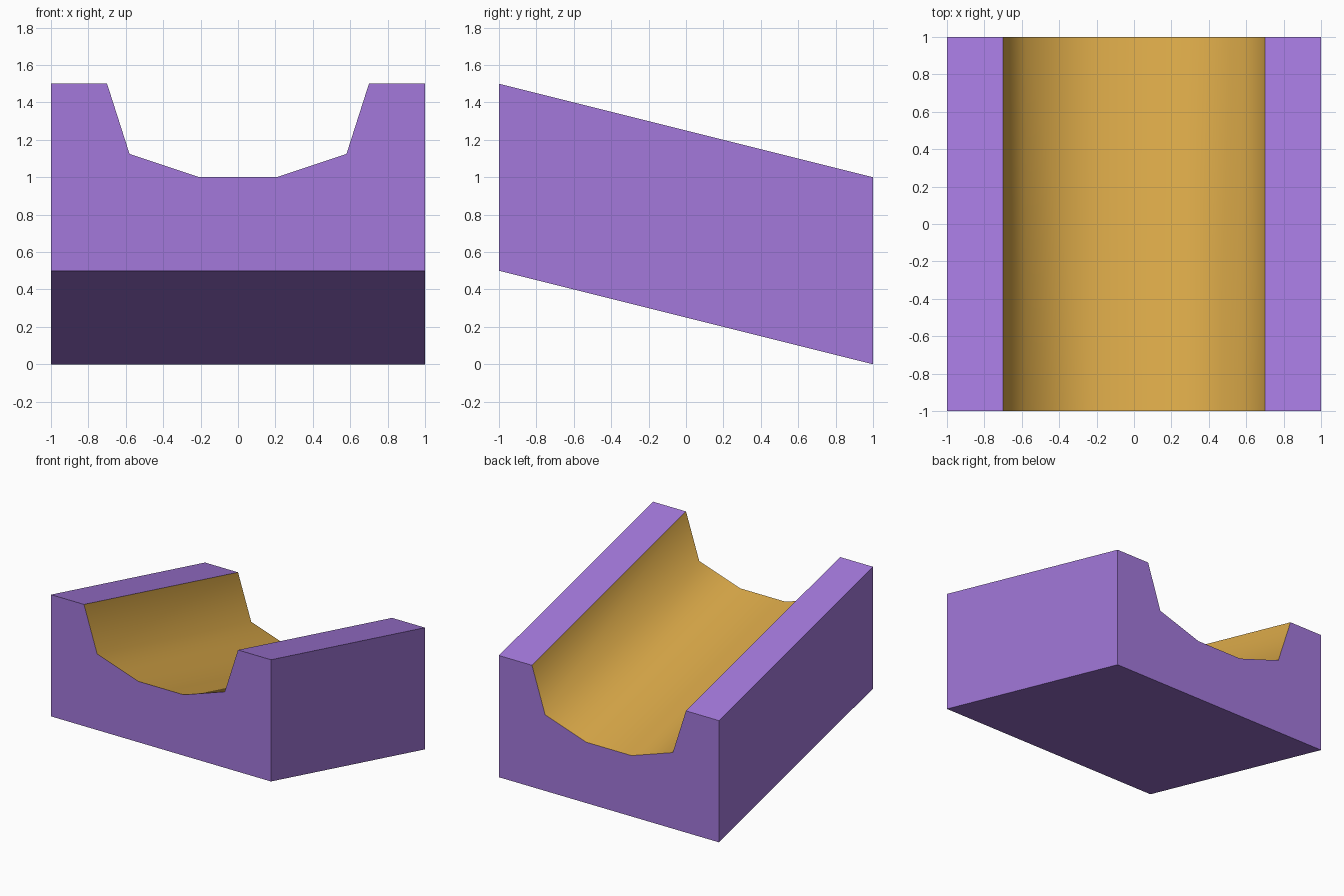
import bpy, bmesh, math

if "Cube" in bpy.data.objects:
    bpy.data.objects.remove(bpy.data.objects["Cube"])


def material(name, colour):
    m = bpy.data.materials.new(name)
    m.diffuse_color = (*colour, 1.0)
    m.use_nodes = True
    m.node_tree.nodes["Principled BSDF"].inputs["Base Color"].default_value = m.diffuse_color
    return m


purple = material("purple", (0.366, 0.188, 0.708))
gold = material("gold", (0.694, 0.392, 0.065))

# Right half of the cross-section; mirrored to get the left half
half = [(1, 0), (1, 1), (0.7, 1), (0.58, 0.625), (0.205, 0.5)]
profile = half + [(-x, z) for x, z in reversed(half)]


def drop(y):
    # The block descends from front to back
    return 0.25 * (1 - y)


# Sloping block with a trough along its length
bm = bmesh.new()
front, back = [[bm.verts.new((x, y, z + drop(y))) for x, z in profile] for y in (-1, 1)]
bm.faces.new(front)
bm.faces.new(back[::-1])
n = len(profile)
for i in range(n):
    j = (i + 1) % n
    face = bm.faces.new((front[i], back[i], back[j], front[j]))
    # Trough faces are those between the two inner rims
    if 2 <= i <= 6:
        face.material_index = 1
bmesh.ops.recalc_face_normals(bm, faces=bm.faces)

mesh = bpy.data.meshes.new("sloped_trough")
bm.to_mesh(mesh)
bm.free()
mesh.materials.append(purple)
mesh.materials.append(gold)
block = bpy.data.objects.new("sloped_trough", mesh)
bpy.context.collection.objects.link(block)

# Smooth trough, sharp rims and ends
bpy.context.view_layer.objects.active = block
block.select_set(True)
bpy.ops.object.shade_smooth_by_angle(angle=math.radians(60))
